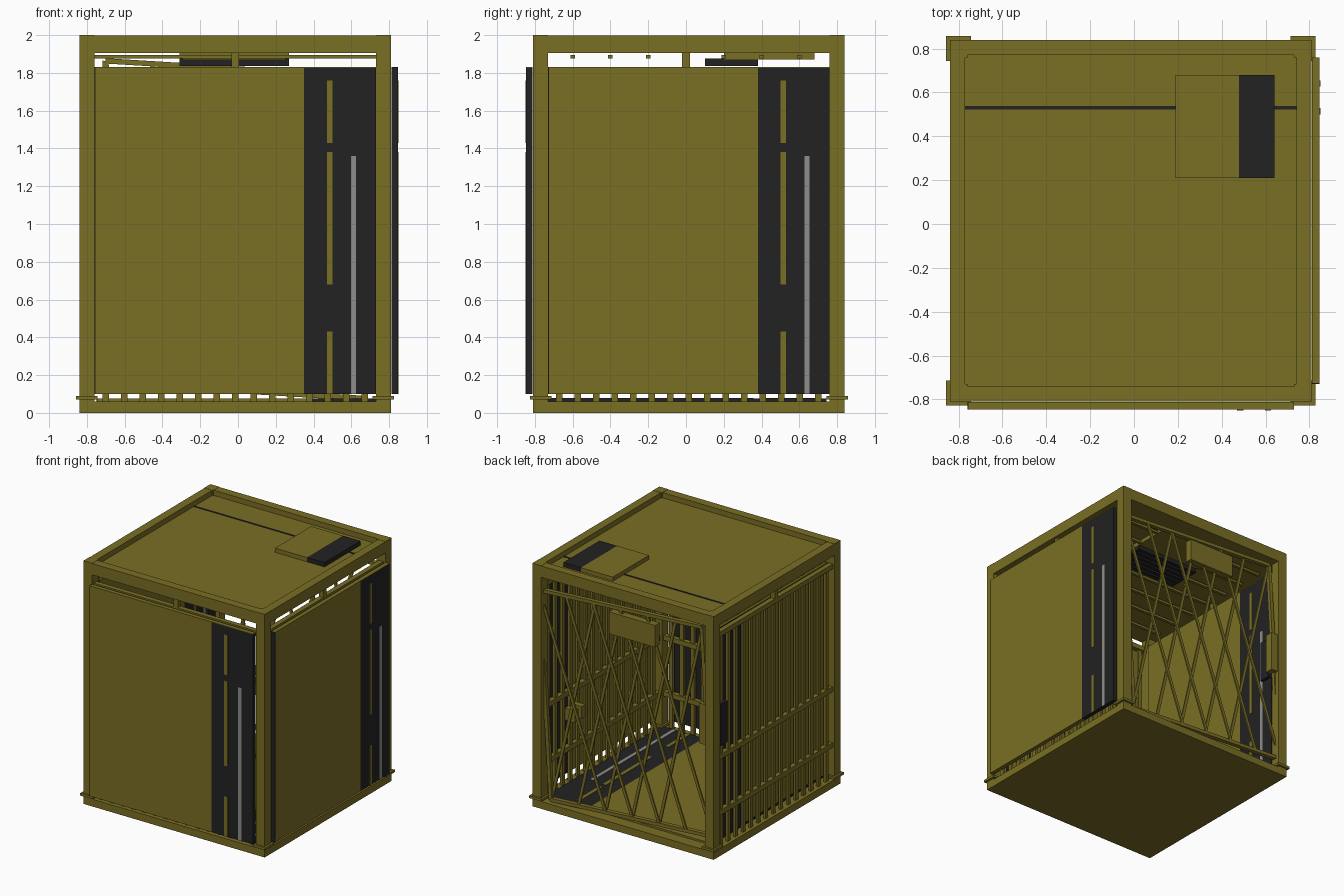
import bpy, math
from mathutils import Matrix, Vector

if "Cube" in bpy.data.objects:
    bpy.data.objects.remove(bpy.data.objects["Cube"])


def material(name, rgb):
    m = bpy.data.materials.new(name)
    m.diffuse_color = (*rgb, 1)
    m.use_nodes = True
    m.node_tree.nodes["Principled BSDF"].inputs["Base Color"].default_value = m.diffuse_color
    return m


OLIVE = material("olive_paint", (0.195, 0.158, 0.018))
DARK = material("charcoal", (0.016, 0.016, 0.017))
GREY = material("light_grey", (0.27, 0.27, 0.26))


def box(name, x, y, z, mat=OLIVE, matrix=None):
    """Box from (min, max) ranges, optionally turned by a matrix."""
    vs = [Vector((a, b, c)) for a in x for b in y for c in z]
    if matrix:
        vs = [matrix @ v for v in vs]
    faces = [(0, 1, 3, 2), (4, 6, 7, 5), (0, 4, 5, 1),
             (2, 3, 7, 6), (0, 2, 6, 4), (1, 5, 7, 3)]
    me = bpy.data.meshes.new(name)
    me.from_pydata(vs, [], faces)
    me.materials.append(mat)
    ob = bpy.data.objects.new(name, me)
    bpy.context.collection.objects.link(ob)
    return ob


# base slab and roof
X0, X1, Y0, Y1 = -0.84, 0.81, -0.81, 0.84
box("base_slab", (X0, X1), (Y0, Y1), (0, 0.06))
box("roof_panel", (X0 + .06, X1 - .06), (Y0 + .06, Y1 - .06), (1.905, 1.955))
box("roof_seam", (-0.77, 0.74), (0.522, 0.538), (1.95, 1.958), DARK)

# roof hatch, part dark
box("roof_hatch", (0.19, 0.48), (0.21, 0.68), (1.95, 1.99))
box("roof_hatch_dark", (0.48, 0.64), (0.21, 0.68), (1.95, 1.99), DARK)

# corner posts with collar plates
for cx in (-0.80, 0.77):
    for cy in (-0.77, 0.80):
        box("corner_post", (cx - .04, cx + .04), (cy - .04, cy + .04), (0.06, 2.0))
        box("post_collar", (cx - .057, cx + .057), (cy - .057, cy + .057), (0.07, 0.09))

# top rim beams
for y in ((Y0, Y0 + .07), (Y1 - .07, Y1)):
    box("top_beam_x", (X0, X1), y, (1.905, 1.998))
for x in ((X0, X0 + .07), (X1 - .07, X1)):
    box("top_beam_y", x, (Y0, Y1), (1.905, 1.998))


# wall helper: u runs along the wall, d is depth, v is height
def place(side, name, u, d, v, mat=OLIVE):
    if side == "front":
        return box(name, u, d, v, mat)
    if side == "floor":
        return box(name, u, tuple((k - .965) * .86 for k in v), d, mat)
    return box(name, d, u, v, mat)


def panel(side, s, d, faces):
    """Olive panel with a charcoal strip, dashes and a grey line."""
    place(side, side + "_panel", (-.755 + s, .35 + s), d, (.1, 1.83))
    place(side, side + "_panel_strip", (.35 + s, .73 + s), d, (.1, 1.826), DARK)
    place(side, side + "_panel_strip_cap", (.35 + s, .73 + s), d, (1.826, 1.83))
    place(side, side + "_panel_edge", (-.76 + s, -.755 + s), d, (.1, 1.83), DARK)
    for f in faces:
        dd = (f - .003, f + .003)
        for v in ((.1, .43), (.68, 1.38), (1.43, 1.76)):
            place(side, side + "_dash", (.47 + s, .50 + s), dd, v)
        place(side, side + "_grey_line", (.597 + s, .625 + s), dd, (.1, 1.36), GREY)


panel("front", 0, (-.847, -.812), (-.847,))
panel("right", .03, (.812, .847), (.847,))
panel("left", .03, (-.775, -.755), (-.755,))
panel("floor", .01, (.06, .075), (.075,))


# barred cage walls
def bars(side, s, d):
    n = 15
    for i in range(n):
        u = -.70 + s + i * 1.37 / (n - 1)
        place(side, side + "_bar", (u - .017, u + .017), (d - .01, d + .01), (.06, 1.83))
    for z in (.34, .80, 1.81):
        place(side, side + "_rail", (-.77 + s, .74 + s), (d - .02, d + .02), (z - .02, z + .02))
    place(side, side + "_hanger", (-.035 + s / 2, .005 + s / 2), (d - .02, d + .02), (1.83, 1.91))


bars("front", 0, -.77)
bars("right", .03, .77)
bars("left", .03, -.805)

# slightly tilted folding gate across the back
tilt = Matrix.Rotation(math.radians(3.5), 4, 'Y')
centre = Matrix.Translation((-.015, .79, .97))
G, H, W = .74, .85, .012
for z in (-H, H):
    box("gate_rail", (-G, G), (-.018, .018), (z - .014, z + .014), OLIVE, centre @ tilt)
for x in (-G, G):
    box("gate_end_bar", (x - .015, x + .015), (-.015, .015), (-H, H), OLIVE, centre @ tilt)
span = .5
length = math.hypot(span, 2 * H) / 2
for sign in (-1, 1):
    for i in range(5):
        x = -G + span / 2 + i * (2 * G - span) / 4
        lean = Matrix.Translation((x, sign * .008, 0)) @ Matrix.Rotation(
            sign * math.atan2(span, 2 * H), 4, 'Y')
        box("gate_lattice_bar", (-W, W), (-.006, .006), (-length, length),
            OLIVE, centre @ tilt @ lean)
box("gate_top_plate", (-.30, .12), (.77, .83), (1.60, 1.78), OLIVE)

# gate lock on the corner post
box("lock_housing", (-.80, -.70), (.76, .83), (.92, 1.25))
box("lock_box", (-.838, -.73), (.66, .75), (.90, 1.24), DARK)

# small catches on the right wall inside
for y in (.36, .45):
    box("wall_catch", (.68, .77), (y - .025, y + .025), (.58, .68))

# ceiling bars and vent
for i in range(7):
    y = -.60 + i * .2
    box("ceiling_bar", (-.76, .73), (y - .012, y + .012), (1.875, 1.895))
box("ceiling_plate", (-.31, .27), (.20, .68), (1.872, 1.905))
for i in range(6):
    y = .10 + i * .05
    box("vent_slat", (-.31, .27), (y, y + .03), (1.837, 1.872), DARK)
for x in (-.31, .25):
    box("vent_end", (x, x + .02), (.10, .38), (1.837, 1.875), DARK)
